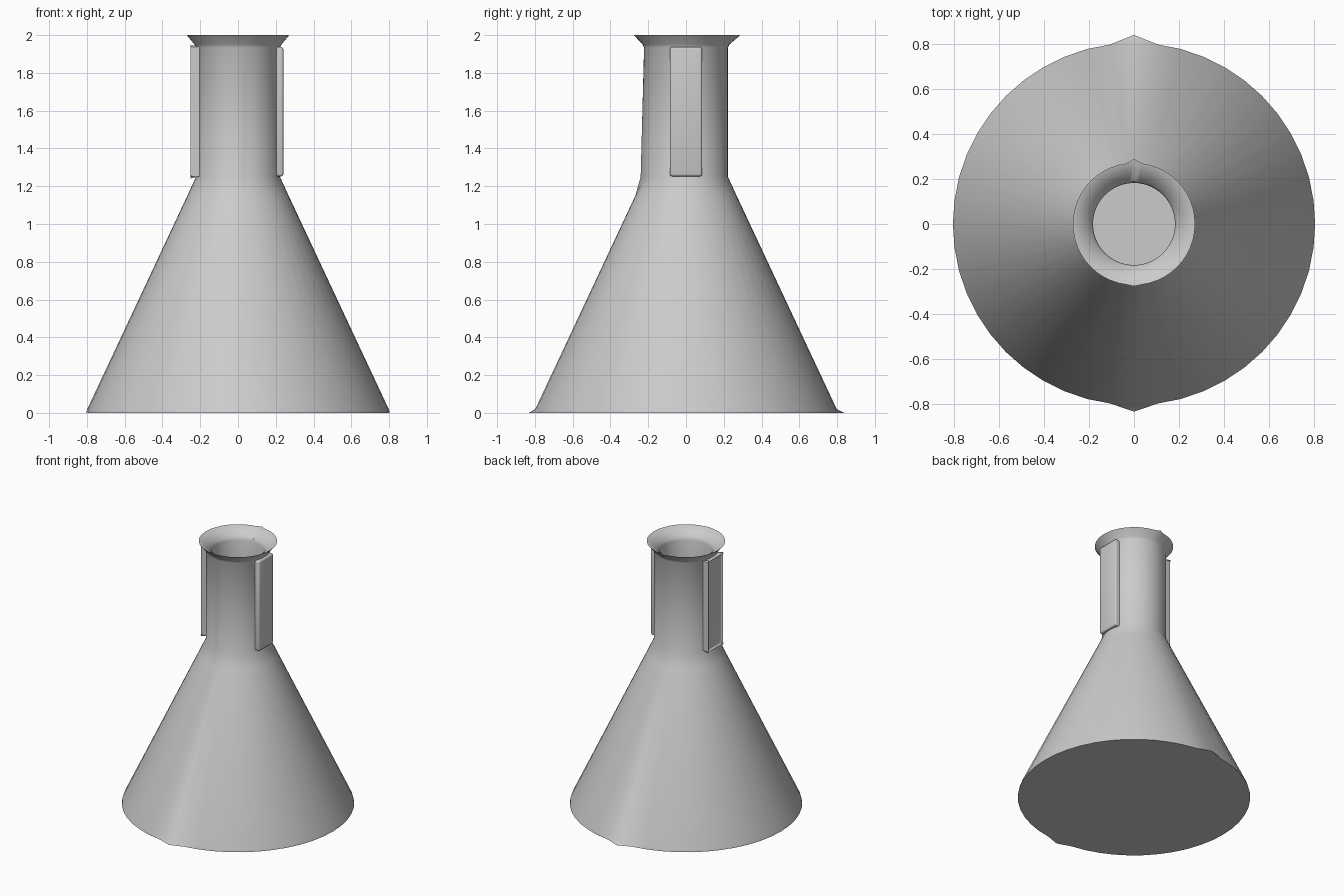
import bpy, bmesh, math

if "Cube" in bpy.data.objects:
    bpy.data.objects.remove(bpy.data.objects["Cube"])

SEG = 48

glass = bpy.data.materials.new("pale_grey")
glass.diffuse_color = (0.6, 0.6, 0.6, 1)
glass.use_nodes = True
glass.node_tree.nodes["Principled BSDF"].inputs["Base Color"].default_value = glass.diffuse_color


def finish(name, bm, smooth):
    bmesh.ops.recalc_face_normals(bm, faces=bm.faces)
    for f in bm.faces:
        f.smooth = smooth(f)
    mesh = bpy.data.meshes.new(name)
    bm.to_mesh(mesh)
    bm.free()
    mesh.materials.append(glass)
    obj = bpy.data.objects.new(name, mesh)
    bpy.context.collection.objects.link(obj)
    return obj


def lathe(bm, profile):
    """Spin (radius, z) points around z; radius 0 makes a single centre point."""
    rings = []
    for r, z in profile:
        if r == 0:
            rings.append([bm.verts.new((0, 0, z))] * SEG)
        else:
            rings.append([bm.verts.new((r * math.cos(a), r * math.sin(a), z))
                          for a in (2 * math.pi * i / SEG for i in range(SEG))])
    for low, high in zip(rings, rings[1:]):
        for i in range(SEG):
            j = (i + 1) % SEG
            corners = dict.fromkeys((low[i], low[j], high[j], high[i]))
            bm.faces.new(list(corners))
    return rings


# Hollow flask: base, cone, neck and flared lip, then the inner wall and floor
bm = bmesh.new()
rings = lathe(bm, [(0, 0), (0.803, 0), (0.798, 0.02), (0.268, 1.15), (0.222, 1.25),
                   (0.222, 1.935), (0.23, 1.95), (0.271, 2.0),
                   (0.268, 2.0), (0.19, 1.945), (0.182, 1.92),
                   (0.182, 1.25), (0.74, 0.04), (0, 0.04)])
# Small pinched points at the base, shoulder and lip
BACK, FRONT = SEG // 4, 3 * SEG // 4
rings[1][BACK].co.y = 0.838
rings[1][FRONT].co.y = -0.832
rings[4][FRONT].co.y = -0.24
rings[7][BACK].co.y = 0.288
rings[8][BACK].co.y = 0.284
rings[7][FRONT].co.y = -0.276


def on_neck(f):
    return f.calc_center_median().z > 1.25


flask = finish("flask", bm, on_neck)
flask.data.set_sharp_from_angle(angle=math.radians(40))

# Flat rounded grip plates on both sides of the neck
for side, name in ((-1, "left_grip_plate"), (1, "right_grip_plate")):
    bm = bmesh.new()
    bmesh.ops.create_cube(bm, size=1)
    for v in bm.verts:
        v.co.x = side * (0.222 + v.co.x * 0.036)
        v.co.y *= 0.172
        v.co.z = 1.595 + v.co.z * 0.685
    outer = [e for e in bm.edges if any(abs(v.co.x) > 0.23 for v in e.verts)]
    bmesh.ops.bevel(bm, geom=outer, offset=0.012, segments=3, profile=0.5,
                    affect='EDGES')
    plate = finish(name, bm, lambda f: True)
    plate.data.set_sharp_from_angle(angle=math.radians(35))
